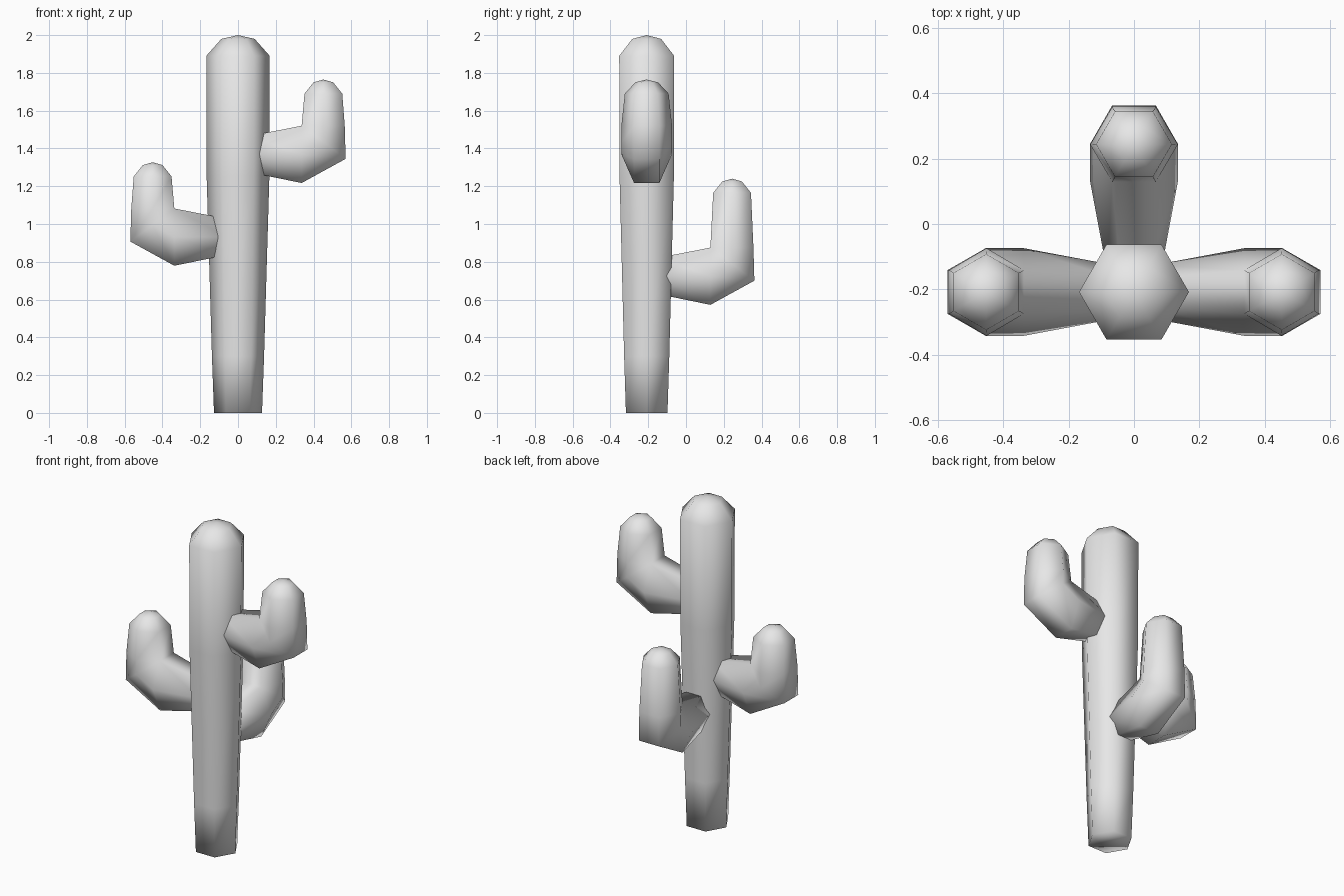
import bpy
import bmesh
from mathutils import Matrix, Vector
from math import radians

if "Cube" in bpy.data.objects:
    bpy.data.objects.remove(bpy.data.objects["Cube"], do_unlink=True)

TRUNK_Y = -0.208
# Six-sided section: (amount across the flats, amount across the corners)
HEX = [(1, 0.5), (0, 1), (-1, 0.5), (-1, -0.5), (0, -1), (1, -0.5)]

grey = bpy.data.materials.new("plain_grey")
grey.use_nodes = True
colour = (0.8, 0.8, 0.8, 1)
grey.diffuse_color = colour
grey.node_tree.nodes["Principled BSDF"].inputs["Base Color"].default_value = colour


def loft(name, rings, tip, turn=0):
    """Skin six-sided rings, each (inner point, outer point, side radius), up to a tip."""
    bm = bmesh.new()
    loops = []
    for inner, outer, side in rings:
        a, b = Vector((inner[0], 0, inner[1])), Vector((outer[0], 0, outer[1]))
        mid, half = (a + b) / 2, (b - a) / 2
        loops.append([bm.verts.new(mid + half * f + Vector((0, side * s, 0))) for f, s in HEX])
    for low, high in zip(loops, loops[1:]):
        for i in range(6):
            j = (i + 1) % 6
            bm.faces.new((low[i], low[j], high[j], high[i]))
    bm.faces.new(loops[0])
    top = bm.verts.new((tip[0], 0, tip[1]))
    for i in range(6):
        bm.faces.new((loops[-1][i], loops[-1][(i + 1) % 6], top))
    bmesh.ops.remove_doubles(bm, verts=bm.verts, dist=0.0005)
    bmesh.ops.recalc_face_normals(bm, faces=bm.faces)
    bm.transform(Matrix.Translation((0, TRUNK_Y, 0)) @ Matrix.Rotation(radians(turn), 4, "Z"))
    for face in bm.faces:
        face.smooth = True
    mesh = bpy.data.meshes.new(name)
    bm.to_mesh(mesh)
    bm.free()
    mesh.materials.append(grey)
    obj = bpy.data.objects.new(name, mesh)
    bpy.context.collection.objects.link(obj)


def arm(name, z, turn, extra=0):
    """Bent arm whose horizontal part is centred at height z."""
    elbow = (0.337, z + 0.15)          # inner corner shared by the bend rings
    t = z + extra
    loft(name, [
        ((0.06, z + 0.096), (0.06, z - 0.096), 0.082),
        (elbow, (0.337, z - 0.153), 0.134),
        (elbow, (0.57, z - 0.025), 0.134),
        (elbow, (0.565, z + 0.15), 0.134),
        ((0.352, t + 0.32), (0.552, t + 0.32), 0.116),
        ((0.4, t + 0.38), (0.504, t + 0.38), 0.06),
    ], (0.452, t + 0.395), turn)


# Trunk, with corners facing left and right
trunk_profile = [(0.127, 0), (0.138, 0.3), (0.166, 1.25), (0.168, 1.89), (0.088, 1.98)]
loft("trunk", [((-r * 0.866, z), (r * 0.866, z), r) for r, z in trunk_profile], (0, 2), 90)

# Three arms
arm("left_arm", 1.37, 0)
arm("right_arm", 0.932, 180)
arm("back_arm", 0.725, 90, 0.12)
